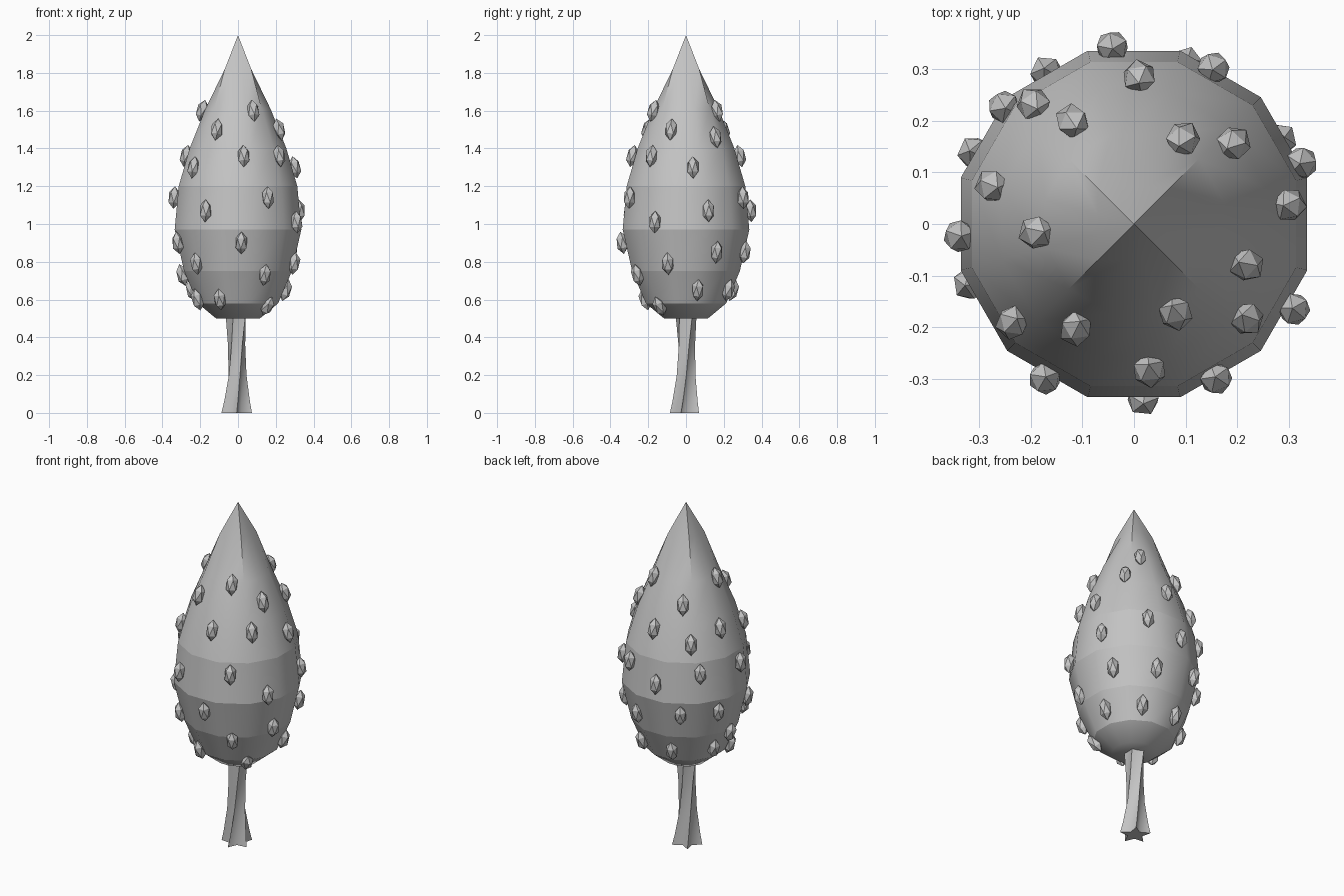
import bpy, bmesh
from math import sin, cos, radians, pi, atan2
from mathutils import Matrix, Vector

cube = bpy.data.objects.get("Cube")
if cube:
    bpy.data.objects.remove(cube)

grey = bpy.data.materials.new("plain_grey")
grey.use_nodes = True
grey.diffuse_color = (0.55, 0.55, 0.55, 1)
grey.node_tree.nodes["Principled BSDF"].inputs["Base Color"].default_value = (0.55, 0.55, 0.55, 1)


def finish(bm, name):
    bmesh.ops.recalc_face_normals(bm, faces=bm.faces)
    mesh = bpy.data.meshes.new(name)
    bm.to_mesh(mesh)
    bm.free()
    mesh.materials.append(grey)
    obj = bpy.data.objects.new(name, mesh)
    bpy.context.collection.objects.link(obj)
    return obj


def skin(bm, rings):
    """Join equal-length rings of vertices with quads."""
    for low, high in zip(rings, rings[1:]):
        n = len(low)
        for i in range(n):
            j = (i + 1) % n
            f = bm.faces.new((low[i], low[j], high[j], high[i]))
            f.smooth = True


# Crown: twelve-sided egg that narrows to a four-sided point
SIDES = 12
PROFILE = [(0.12, 0.5), (0.22, 0.58), (0.295, 0.75), (0.347, 0.97),
           (0.325, 1.2), (0.265, 1.4), (0.178, 1.61)]
TIP_HALF, TIP_Z = 0.07, 1.82


def crown_radius(z):
    pts = PROFILE + [(TIP_HALF, TIP_Z)]
    for (r0, z0), (r1, z1) in zip(pts, pts[1:]):
        if z <= z1:
            return r0 + (r1 - r0) * (z - z0) / (z1 - z0), (r1 - r0) / (z1 - z0)


bm = bmesh.new()
angles = [pi / SIDES * (2 * i + 1) for i in range(SIDES)]
rings = [[bm.verts.new((r * cos(a), r * sin(a), z)) for a in angles] for r, z in PROFILE]
square = []
for a in angles:
    r = TIP_HALF / max(abs(cos(a)), abs(sin(a)))
    square.append(bm.verts.new((r * cos(a), r * sin(a), TIP_Z)))
rings.append(square)
skin(bm, rings)
bm.faces.new(rings[0]).smooth = True
apex = bm.verts.new((0, 0, 2))
for i in range(SIDES):
    bm.faces.new((square[i], square[(i + 1) % SIDES], apex)).smooth = True
# Crisp bands round the lower crown, and crisp corners on the tip
for ring in rings[1:5]:
    for i in range(SIDES):
        bm.edges.get((ring[i], ring[(i + 1) % SIDES])).smooth = False
for i in range(1, SIDES, 3):
    bm.edges.get((square[i], apex)).smooth = False
    bm.edges.get((square[i], rings[-2][i])).smooth = False
finish(bm, "crown")

# Trunk: five-lobed, twisting, with flared roots
bm = bmesh.new()
LOBES = 5
rings = []
for z, outer, inner, twist in [(0, 0.085, 0.04, 0), (0.06, 0.072, 0.037, 5),
                               (0.2, 0.052, 0.035, 20), (0.36, 0.048, 0.036, 38),
                               (0.54, 0.06, 0.045, 55)]:
    ring = []
    for i in range(LOBES * 2):
        a = pi * i / LOBES + radians(twist - 90)
        r = inner if i % 2 else outer
        ring.append(bm.verts.new((r * cos(a) - 0.007, r * sin(a), z)))
    rings.append(ring)
skin(bm, rings)
bm.faces.new(rings[0])
bm.faces.new(rings[-1])
for ring in (rings[0], rings[-1]):
    for i in range(LOBES * 2):
        bm.edges.get((ring[i], ring[(i + 1) % (LOBES * 2)])).smooth = False
for low, high in zip(rings, rings[1:]):
    for i in range(0, LOBES * 2, 2):
        bm.edges.get((low[i], high[i])).smooth = False
finish(bm, "trunk")

# Buds: faceted drops scattered over the crown, as height: angles in degrees
BUDS = {
    1.6: (185, 60, 295), 1.5: (241, 340, 121), 1.46: (39,),
    1.36: (276, 320, 88, 165), 1.3: (219, 7, 130), 1.14: (298, 184, 63, 138),
    1.07: (240, 20, 97), 1.01: (332,), 0.9: (273, 200, 120, 156),
    0.85: (30, 72), 0.79: (225, 342), 0.73: (299, 178),
    0.65: (14, 108, 160, 60), 0.6: (246, 205), 0.565: (318,),
}
bm = bmesh.new()
for z, ring_angles in BUDS.items():
    r, slope = crown_radius(z)
    for deg in ring_angles:
        place = (Matrix.Rotation(radians(deg), 4, 'Z')
                 @ Matrix.Translation((r + 0.008, 0, z))
                 @ Matrix.Rotation(atan2(slope, 1) * 0.7, 4, 'Y')
                 @ Matrix.Diagonal((0.033, 0.034, 0.06, 1))
                 @ Matrix.Rotation(radians(deg * 3), 4, 'Z'))
        bmesh.ops.create_icosphere(bm, subdivisions=1, radius=1, matrix=place)
finish(bm, "buds")
